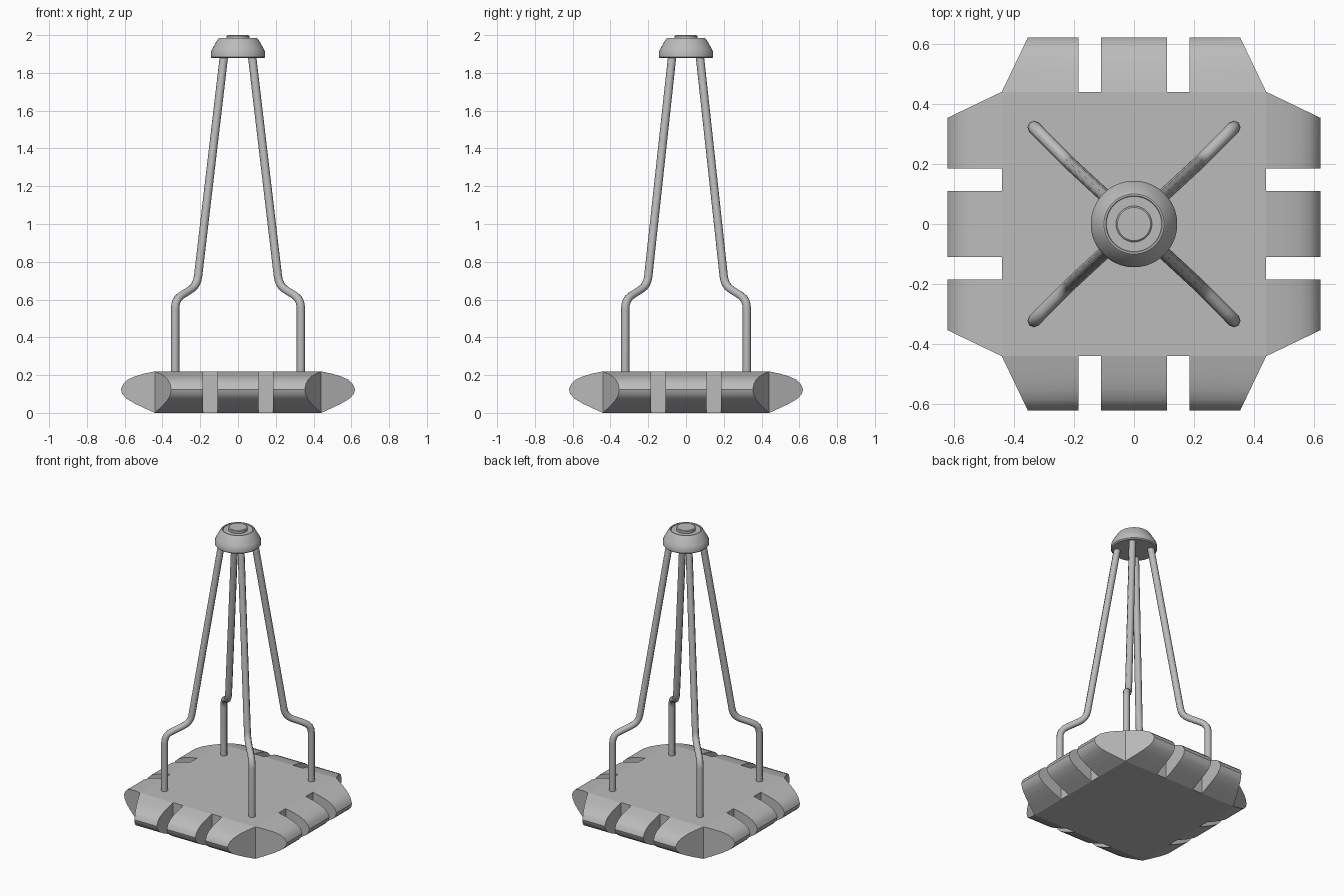
import bpy, bmesh, math
from mathutils import Vector, Matrix

cube = bpy.data.objects.get("Cube")
if cube:
    bpy.data.objects.remove(cube, do_unlink=True)

GREY = (0.5, 0.5, 0.5, 1.0)
mat = bpy.data.materials.new("plain_grey")
mat.use_nodes = True
mat.diffuse_color = GREY
mat.node_tree.nodes["Principled BSDF"].inputs["Base Color"].default_value = GREY


def add_object(name, data):
    obj = bpy.data.objects.new(name, data)
    bpy.context.collection.objects.link(obj)
    data.materials.append(mat)
    return obj


def finish(name, bm, angle=30):
    bmesh.ops.recalc_face_normals(bm, faces=bm.faces)
    mesh = bpy.data.meshes.new(name)
    bm.to_mesh(mesh)
    bm.free()
    obj = add_object(name, mesh)
    bpy.ops.object.select_all(action='DESELECT')
    obj.select_set(True)
    bpy.context.view_layer.objects.active = obj
    bpy.ops.object.shade_smooth_by_angle(angle=math.radians(angle))
    return obj


HALF, HEIGHT = 0.44, 0.22

# Square core of the base
bm = bmesh.new()
bmesh.ops.create_cube(bm, size=1, matrix=Matrix.Translation((0, 0, HEIGHT / 2))
                      @ Matrix.Diagonal((2 * HALF, 2 * HALF, HEIGHT, 1)))
finish("base_core", bm)

# Rounded lobes along the edges: (distance from centre, height)
LOBE = [(HALF, HEIGHT), (0.5, 0.207), (0.55, 0.192), (0.585, 0.175), (0.608, 0.153),
        (0.62, 0.125), (0.613, 0.1), (0.59, 0.075), (0.55, 0.051), (0.5, 0.027), (HALF, 0)]


def add_lobe(name, start, end, spin, taper_end=False):
    bm = bmesh.new()

    def ring(x, taper):
        return [bm.verts.new(spin @ Vector((x - taper * (d - HALF), -d, z))) for d, z in LOBE]
    a, b = ring(start, 0), ring(end, 0.48 if taper_end else 0)
    bm.faces.new(a)
    bm.faces.new(b)
    for i in range(len(LOBE)):
        j = (i + 1) % len(LOBE)
        bm.faces.new((a[i], a[j], b[j], b[i]))
    finish(name, bm)


for k, side in enumerate(("front", "left", "back", "right")):
    spin = Matrix.Rotation(k * math.pi / 2, 3, 'Z')
    mirror = Matrix.Diagonal((-1, 1, 1))
    add_lobe(side + "_middle_lobe", -0.109, 0.109, spin)
    add_lobe(side + "_corner_lobe_a", 0.185, HALF, spin, True)
    add_lobe(side + "_corner_lobe_b", 0.185, HALF, spin @ mirror, True)


# Bent tube legs
def rounded_path(points, radius=0.05, steps=4):
    path = [points[0]]
    for prev, corner, nxt in zip(points, points[1:], points[2:]):
        p = corner + (prev - corner).normalized() * radius
        q = corner + (nxt - corner).normalized() * radius
        for s in range(steps + 1):
            t = s / steps
            path.append(p.lerp(corner, t).lerp(corner.lerp(q, t), t))
    return path + [points[-1]]


LEG = [(0.333, 0.322, 0.2), (0.333, 0.322, 0.6), (0.217, 0.205, 0.675), (0.073, 0.072, 1.9)]
for fy, front in ((-1, "front"), (1, "back")):
    for fx, side in ((1, "left"), (-1, "right")):
        path = rounded_path([Vector((x * fx, y * fy, z)) for x, y, z in LEG])
        curve = bpy.data.curves.new(front + "_" + side + "_leg", 'CURVE')
        curve.dimensions = '3D'
        curve.bevel_depth = 0.022
        curve.bevel_resolution = 2
        curve.use_fill_caps = True
        spline = curve.splines.new('POLY')
        spline.points.add(len(path) - 1)
        for point, co in zip(spline.points, path):
            point.co = (*co, 1)
        spline.use_smooth = True
        add_object(curve.name, curve)

# Turned cap joining the legs
CAP = [(0, 1.878), (0.137, 1.878), (0.144, 1.885), (0.144, 1.91), (0.137, 1.926),
       (0.108, 1.977), (0.1, 1.985), (0.094, 1.985), (0.092, 1.98), (0.06, 1.98),
       (0.06, 1.996), (0.055, 2.0), (0, 2.0)]
bm = bmesh.new()
verts = [bm.verts.new((r, 0, z)) for r, z in CAP]
edges = [bm.edges.new(pair) for pair in zip(verts, verts[1:])]
bmesh.ops.spin(bm, geom=verts + edges, axis=(0, 0, 1), cent=(0, 0, 0),
               angle=2 * math.pi, steps=40, use_duplicate=False)
bmesh.ops.remove_doubles(bm, verts=bm.verts, dist=0.0005)
finish("top_cap", bm)
